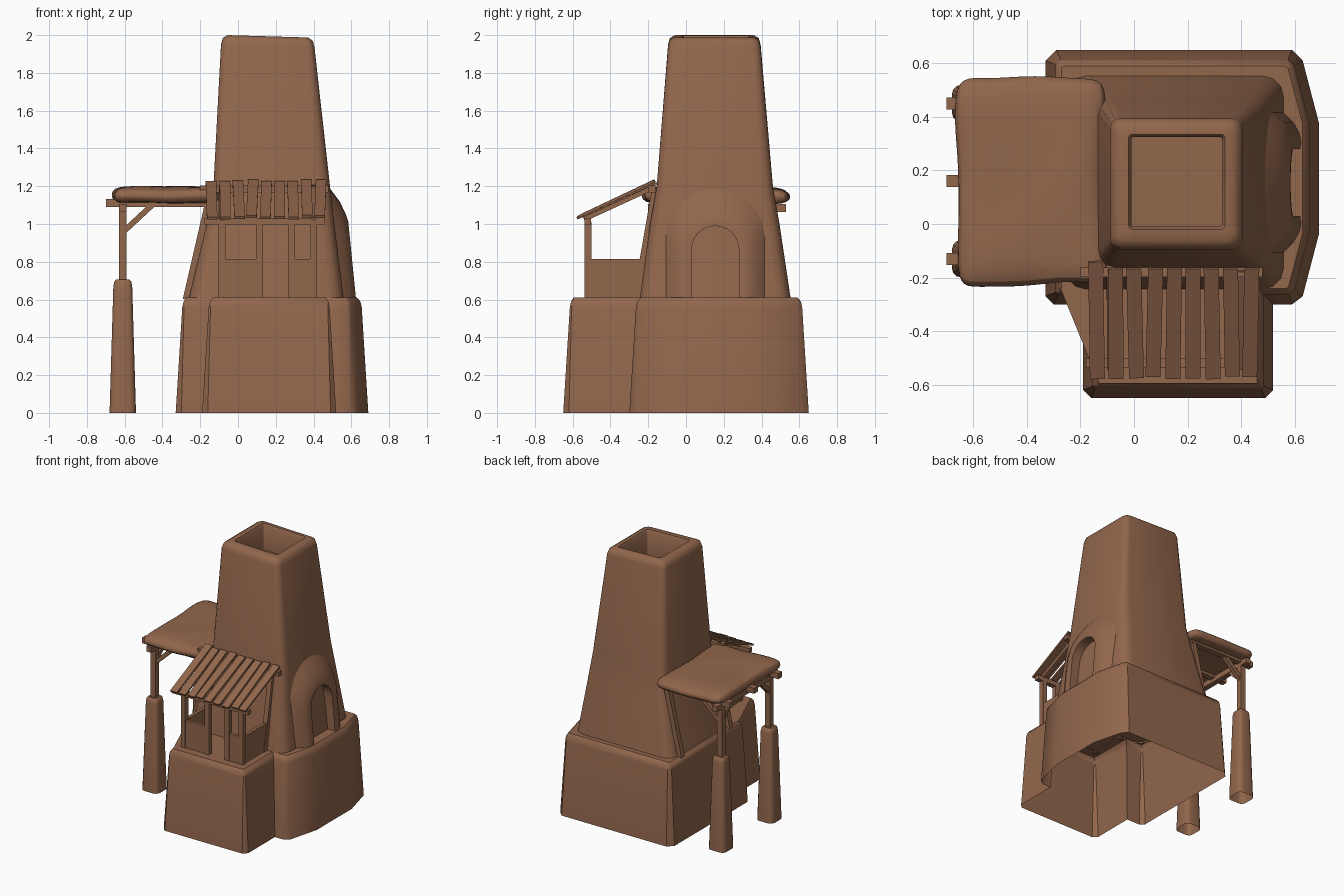
import bpy, bmesh, math, random
from mathutils import Vector, Matrix

random.seed(4)
if "Cube" in bpy.data.objects:
    bpy.data.objects.remove(bpy.data.objects["Cube"])

clay = bpy.data.materials.new("clay brown")
clay.use_nodes = True
clay.diffuse_color = (0.29, 0.135, 0.073, 1)
bsdf = clay.node_tree.nodes["Principled BSDF"]
bsdf.inputs["Base Color"].default_value = clay.diffuse_color
bsdf.inputs["Roughness"].default_value = 0.9


def finish(name, bm, angle=30):
    me = bpy.data.meshes.new(name)
    bm.normal_update()
    bm.to_mesh(me)
    bm.free()
    me.materials.append(clay)
    ob = bpy.data.objects.new(name, me)
    bpy.context.collection.objects.link(ob)
    bpy.ops.object.select_all(action="DESELECT")
    ob.select_set(True)
    bpy.context.view_layer.objects.active = ob
    bpy.ops.object.shade_smooth_by_angle(angle=math.radians(angle))
    return ob


def loft(name, rings, closed=True, cap=True, angle=30):
    """Skin a stack of point rings, optionally capping the last one."""
    bm = bmesh.new()
    rows = [[bm.verts.new(p) for p in ring] for ring in rings]
    n = len(rows[0])
    for a, b in zip(rows, rows[1:]):
        for i in range(n if closed else n - 1):
            j = (i + 1) % n
            bm.faces.new((a[i], a[j], b[j], b[i]))
    if cap:
        bm.faces.new(rows[-1])
    return finish(name, bm, angle)


def soft_rect(x0, x1, y0, y1, z, r):
    """Rectangle with rounded corners, counter-clockwise."""
    pts = []
    corners = ((x1 - r, y1 - r), (x0 + r, y1 - r), (x0 + r, y0 + r), (x1 - r, y0 + r))
    for k, (cx, cy) in enumerate(corners):
        for s in range(4):
            a = math.radians(90 * k + 30 * s)
            pts.append((cx + r * math.cos(a), cy + r * math.sin(a), z))
    return pts


def inset(outline, d, z):
    """Mitred inward offset of a counter-clockwise outline."""
    pts = [Vector(p) for p in outline]
    out = []
    for i, p in enumerate(pts):
        e1 = (p - pts[i - 1]).normalized()
        e2 = (pts[(i + 1) % len(pts)] - p).normalized()
        n1, n2 = Vector((-e1.y, e1.x)), Vector((-e2.y, e2.x))
        q = p + (n1 + n2) * d / (1 + n1.dot(n2))
        out.append((q.x, q.y, z))
    return out


def beam(name, p, q, w, h):
    """Square timber from p to q, w wide sideways and h deep."""
    p, q = Vector(p), Vector(q)
    d = (q - p).normalized()
    side = d.cross(Vector((0, 0, 1)))
    side = side.normalized() if side.length > 0.01 else Vector((1, 0, 0))
    rot = Matrix((side, d, side.cross(d))).transposed().to_4x4()
    bm = bmesh.new()
    m = Matrix.Translation((p + q) / 2) @ rot @ Matrix.Diagonal((w, (q - p).length, h, 1))
    bmesh.ops.create_cube(bm, size=1, matrix=m)
    return finish(name, bm)


# Sloped rock base with front terrace, open underneath
outline = [(0.69, -0.04), (0.69, 0.38), (0.63, 0.61), (0.59, 0.65), (-0.29, 0.65),
           (-0.33, 0.61), (-0.33, -0.27), (-0.30, -0.30), (-0.19, -0.30), (-0.19, -0.62),
           (-0.16, -0.65), (0.49, -0.65), (0.52, -0.62), (0.52, -0.30), (0.59, -0.30), (0.63, -0.27)]
loft("base", [inset(outline, d, z) for d, z in
              ((0, 0), (0.035, 0.56), (0.042, 0.59), (0.06, 0.61))], angle=40)

# Tapered tower with a sunken opening at the top
tower = loft("tower", [soft_rect(*r) for r in (
    (-0.26, 0.56, -0.245, 0.555, 0.60, 0.08),
    (-0.17, 0.51, -0.19, 0.495, 1.00, 0.07),
    (-0.13, 0.487, -0.155, 0.46, 1.20, 0.06),
    (-0.09, 0.405, -0.095, 0.395, 1.95, 0.04),
    (-0.08, 0.395, -0.085, 0.385, 1.985, 0.04),
    (-0.055, 0.37, -0.06, 0.36, 2.00, 0.03),
    (-0.02, 0.34, -0.02, 0.335, 2.00, 0.015),
    (-0.01, 0.33, -0.01, 0.325, 1.985, 0.01),
    (-0.01, 0.33, -0.01, 0.325, 1.80, 0.01))], angle=45)
for v in tower.data.vertices:
    if v.co.z > 1.9:
        v.co.z -= 0.03 * max(0, v.co.x + 0.055)


# Arched doorway hood bulging from the tower side
def arch(half, top, x_low, slope, segs=12):
    spring = top - half
    yz = [(-half, 0.60), (-half, (0.60 + spring) / 2)]
    yz += [(-half * math.cos(math.pi * i / segs), spring + half * math.sin(math.pi * i / segs))
           for i in range(segs + 1)]
    yz += [(half, (0.60 + spring) / 2), (half, 0.60)]
    return [(x_low - slope * (z - 0.60), 0.155 + y, z) for y, z in yz]


loft("arch_hood", [arch(0.27, 1.20, 0.55, 0.12), arch(0.225, 1.12, 0.595, 0.11),
                   arch(0.185, 1.06, 0.618, 0.11), arch(0.15, 1.015, 0.625, 0.10),
                   arch(0.125, 0.99, 0.62, 0.09), arch(0.125, 0.99, 0.54, 0.12)],
     closed=False, cap=False, angle=45)

# Terrace shelter: front posts, leaning rear posts, rafters and rails
posts = (-0.085, 0.113, 0.283, 0.40)
for x in posts:
    beam("shelter_post", (x, -0.52, 0.60), (x, -0.52, 1.01), 0.037, 0.037)
for x in (posts[0], posts[-1]):
    beam("shelter_rear_post", (x, -0.265, 0.60), (x, -0.165, 1.17), 0.037, 0.035)
    beam("shelter_rafter", (x, -0.54, 1.025), (x, -0.17, 1.195), 0.03, 0.025)
    beam("shelter_side_wall", (x, -0.52, 0.71), (x, -0.22, 0.71), 0.025, 0.21)
beam("shelter_front_rail", (-0.18, -0.52, 1.015), (0.46, -0.52, 1.015), 0.035, 0.035)
beam("shelter_rear_rail", (-0.20, -0.18, 1.185), (0.48, -0.18, 1.185), 0.035, 0.035)
for a, b in ((0, 1), (2, 3)):
    beam("shelter_front_wall", (posts[a], -0.52, 0.71), (posts[b], -0.52, 0.71), 0.025, 0.21)

# Uneven roof planks
for i in range(9):
    x = -0.14 + 0.072 * i
    dx, dz = random.uniform(-0.006, 0.006), random.uniform(-0.006, 0.006)
    back = -0.14 if i == 0 else -0.165
    beam("roof_plank", (x - dx, -0.572 + dz, 1.035 + dz), (x + dx, back, 1.225 + dz), 0.056, 0.014)

# Side awning: stone footings, posts, braces and beams
for y in (-0.13, 0.45):
    loft("awning_footing", [soft_rect(-0.61 - w, -0.61 + w, y - w, y + w, z, w * 0.5)
                            for w, z in ((0.07, 0), (0.05, 0.67), (0.045, 0.695), (0.035, 0.705))], angle=40)
    beam("awning_post", (-0.61, y, 0.69), (-0.61, y, 1.09), 0.042, 0.042)
    beam("awning_brace", (-0.60, y, 0.965), (-0.455, y, 1.10), 0.03, 0.03)
    inward = 0.13 if y < 0 else -0.13
    beam("awning_side_brace", (-0.61, y, 0.965), (-0.61, y + inward, 1.09), 0.03, 0.03)
    beam("awning_wall_pole", (-0.275, y, 0.60), (-0.155, y, 1.12), 0.04, 0.035)
for y in (-0.13, 0.16, 0.45):
    beam("awning_rafter", (-0.70, y, 1.112), (-0.14, y, 1.112), 0.045, 0.042)
beam("awning_cross_beam", (-0.61, -0.20, 1.085), (-0.61, 0.53, 1.085), 0.042, 0.042)

# Lumpy awning cover
bm = bmesh.new()
bmesh.ops.create_cube(bm, size=1, matrix=Matrix.Diagonal((0.57, 0.78, 0.085, 1)))
bmesh.ops.subdivide_edges(bm, edges=[e for e in bm.edges
                                     if abs(e.verts[0].co.z - e.verts[1].co.z) < 0.01],
                          cuts=4, use_grid_fill=True)
shift = {}
for v in bm.verts:
    key = (round(v.co.x, 2), round(v.co.y, 2))
    if key not in shift:
        shift[key] = Vector((random.uniform(-0.02, 0.02), random.uniform(-0.02, 0.02),
                             random.uniform(-0.007, 0.007)))
    edge = abs(v.co.x) > 0.28 or abs(v.co.y) > 0.38
    v.co += shift[key] + Vector((-0.39, 0.16, 1.158 - (0.01 if edge else 0)))
cover = finish("awning_cover", bm, 60)
cover.modifiers.new("soften", "SUBSURF").levels = 2
